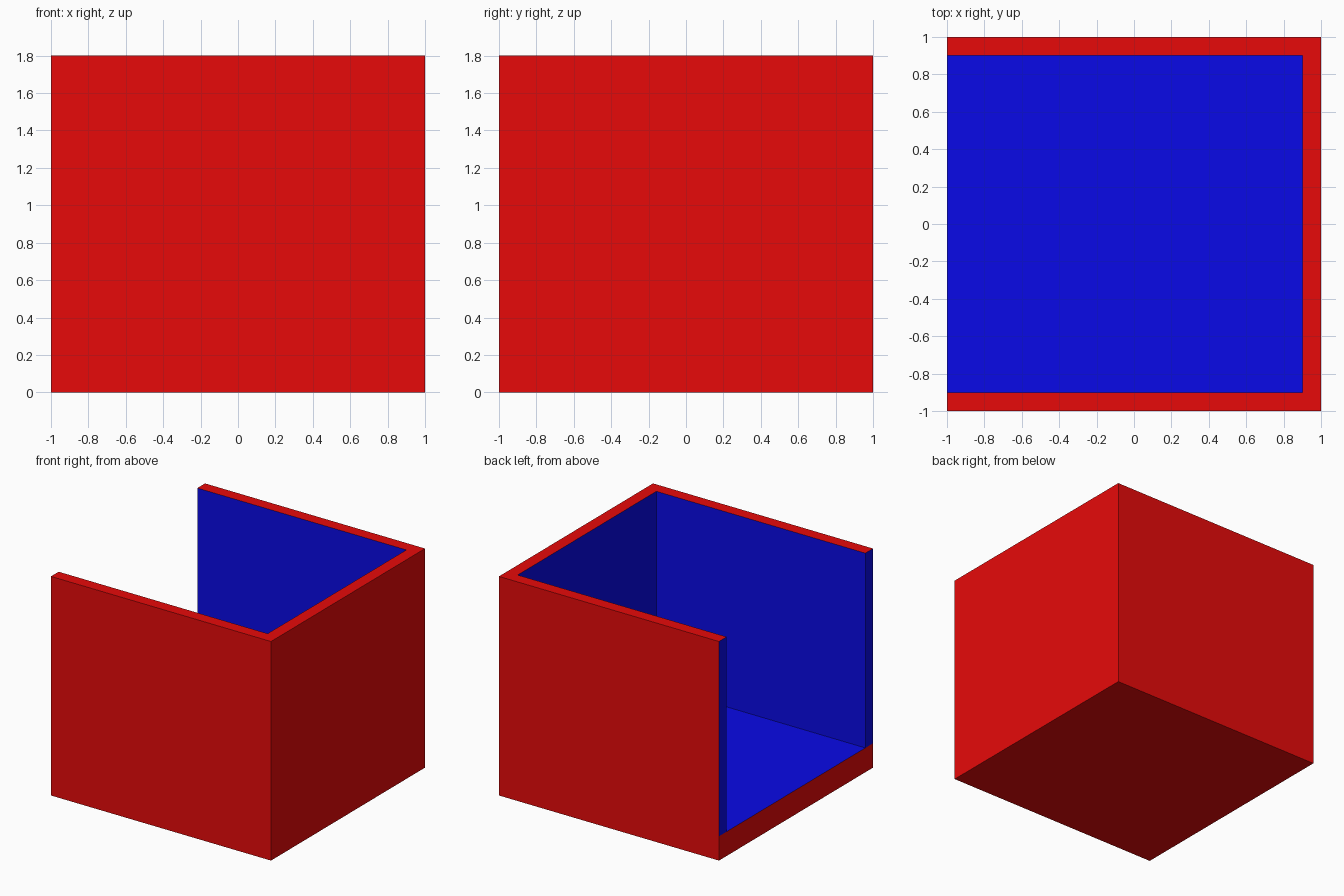
import bpy, bmesh

if "Cube" in bpy.data.objects:
    bpy.data.objects.remove(bpy.data.objects["Cube"])

H, T, FLOOR = 1.8, 0.1, 0.2      # height, wall thickness, floor thickness
I = 1 - T                        # inner wall position
RED, BLUE = 0, 1


def material(name, rgb):
    m = bpy.data.materials.new(name)
    m.diffuse_color = (*rgb, 1)
    m.use_nodes = True
    m.node_tree.nodes["Principled BSDF"].inputs["Base Color"].default_value = m.diffuse_color
    return m


bm = bmesh.new()


def face(points, mat):
    f = bm.faces.new([bm.verts.new(p) for p in points])
    f.material_index = mat


def panel(a, b, z0, z1, mat):
    """Upright panel between plan points a and b, facing right of a->b."""
    face([(*a, z0), (*b, z0), (*b, z1), (*a, z1)], mat)


# C-shaped wall outline, counter-clockwise, open on the left side
outer = [(-1, -1), (1, -1), (1, 1), (-1, 1)]
inner = [(-1, I), (I, I), (I, -I), (-1, -I)]

# Outer walls (red) and inner walls (blue)
for i in range(3):
    panel(outer[i], outer[i + 1], 0, H, RED)
    panel(inner[i], inner[i + 1], FLOOR, H, BLUE)

# Open side: blue wall ends above the red floor edge
panel(outer[3], inner[0], FLOOR, H, BLUE)
panel(inner[3], outer[0], FLOOR, H, BLUE)
panel(outer[3], outer[0], 0, FLOOR, RED)

# Rim, inner floor and underside
face([(*p, H) for p in outer + inner], RED)
face([(*p, FLOOR) for p in reversed(inner)], BLUE)
face([(*p, 0) for p in reversed(outer)], RED)

bmesh.ops.remove_doubles(bm, verts=bm.verts, dist=1e-5)
mesh = bpy.data.meshes.new("open_box")
bm.to_mesh(mesh)
bm.free()
mesh.materials.append(material("red", (0.8, 0.003, 0.003)))
mesh.materials.append(material("blue", (0.003, 0.003, 0.8)))
bpy.context.collection.objects.link(bpy.data.objects.new("open_box", mesh))
